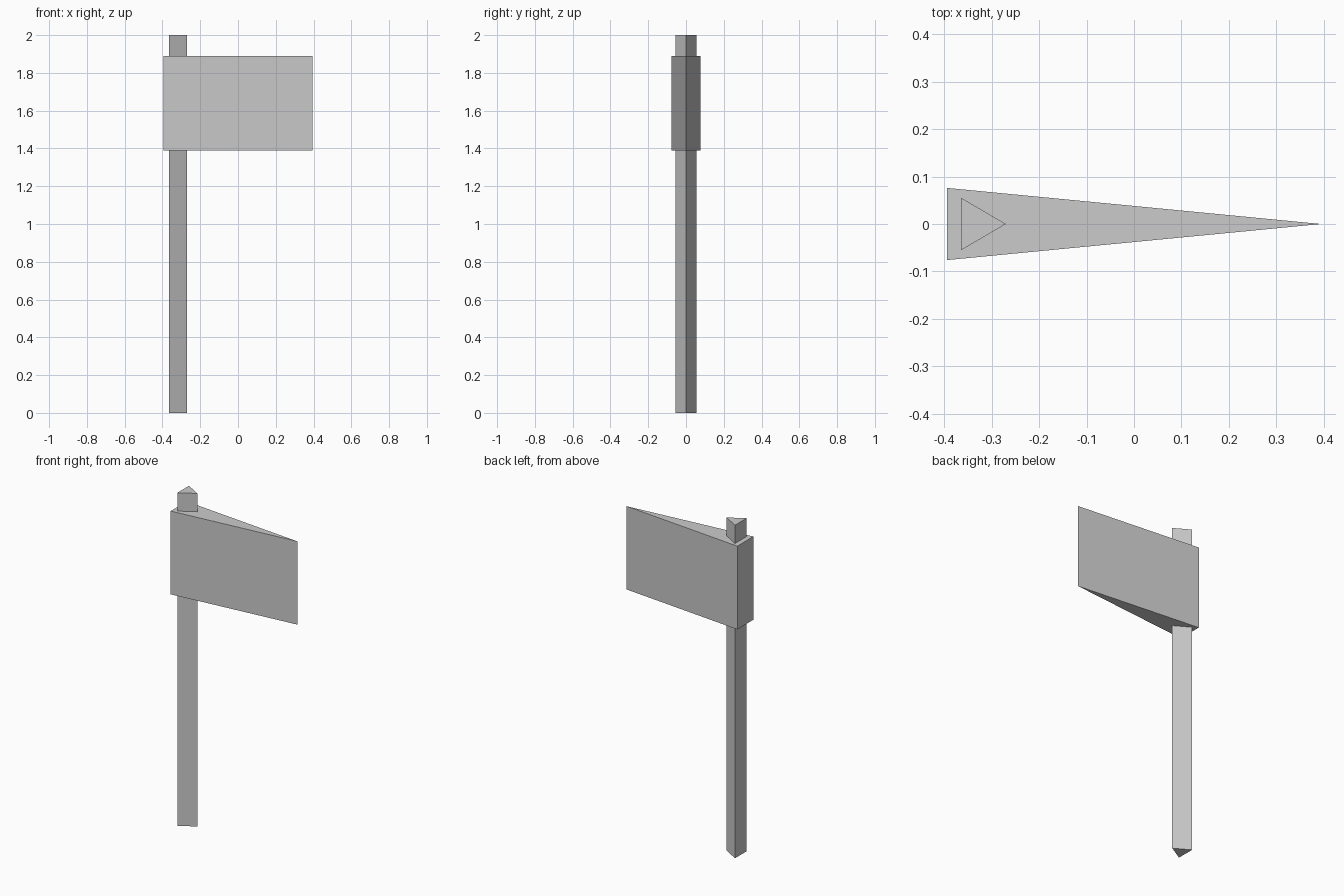
import bpy
import bmesh
from mathutils import Vector

cube = bpy.data.objects.get("Cube")
if cube:
    bpy.data.objects.remove(cube, do_unlink=True)

# Single flat grey
grey = bpy.data.materials.new("plain_grey")
grey.use_nodes = True
colour = (0.6, 0.6, 0.6, 1)
grey.diffuse_color = colour
grey.node_tree.nodes["Principled BSDF"].inputs["Base Color"].default_value = colour


def triangular_prism(name, back_x, tip_x, half_width, bottom, top):
    """Upright prism with a flat back towards -x and a tip towards +x."""
    bm = bmesh.new()
    outline = [(back_x, half_width), (back_x, -half_width), (tip_x, 0)]
    base = bm.faces.new([bm.verts.new((x, y, bottom)) for x, y in outline])
    result = bmesh.ops.extrude_face_region(bm, geom=[base], use_keep_orig=True)
    raised = [v for v in result["geom"] if isinstance(v, bmesh.types.BMVert)]
    bmesh.ops.translate(bm, verts=raised, vec=Vector((0, 0, top - bottom)))
    bmesh.ops.recalc_face_normals(bm, faces=bm.faces)
    mesh = bpy.data.meshes.new(name)
    bm.to_mesh(mesh)
    bm.free()
    mesh.materials.append(grey)
    obj = bpy.data.objects.new(name, mesh)
    bpy.context.collection.objects.link(obj)
    return obj


# Three-sided handle running through the wedge-shaped blade
triangular_prism("handle", -0.364, -0.27, 0.055, 0, 2)
triangular_prism("blade", -0.394, 0.394, 0.076, 1.39, 1.89)
